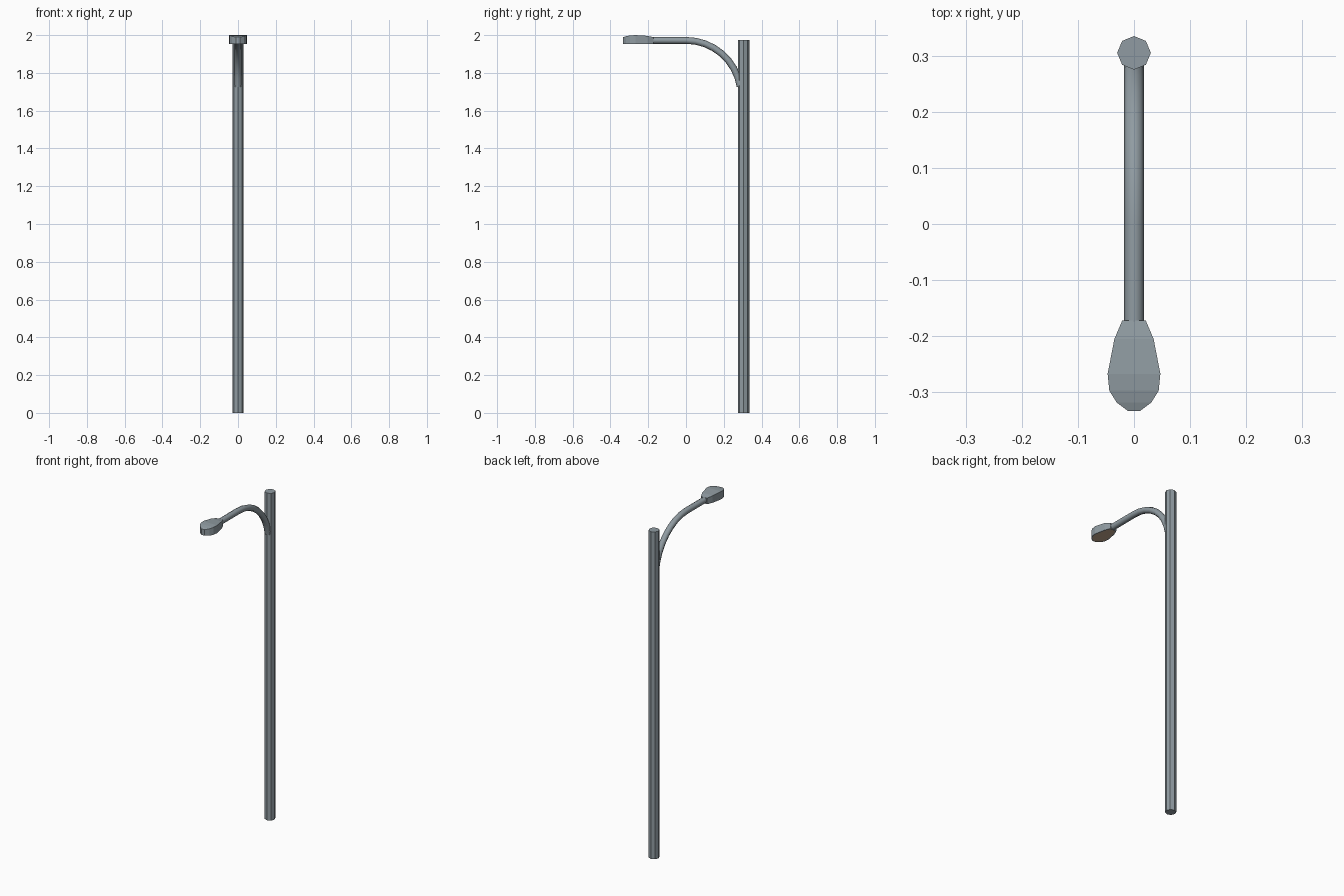
import bpy, bmesh, math
from mathutils import Vector

if "Cube" in bpy.data.objects:
    bpy.data.objects.remove(bpy.data.objects["Cube"])


def material(name, rgb):
    m = bpy.data.materials.new(name)
    m.diffuse_color = (*rgb, 1)
    m.use_nodes = True
    m.node_tree.nodes["Principled BSDF"].inputs["Base Color"].default_value = m.diffuse_color
    return m


metal = material("grey_metal", (0.28, 0.33, 0.36))
lens = material("warm_lens", (0.55, 0.40, 0.27))


def finish(bm, name, mats):
    bmesh.ops.recalc_face_normals(bm, faces=bm.faces)
    mesh = bpy.data.meshes.new(name)
    bm.to_mesh(mesh)
    bm.free()
    for m in mats:
        mesh.materials.append(m)
    ob = bpy.data.objects.new(name, mesh)
    bpy.context.collection.objects.link(ob)
    return ob


# octagonal pole
H = 1.975
bm = bmesh.new()
bmesh.ops.create_cone(bm, cap_ends=True, segments=8, radius1=0.03, radius2=0.03, depth=H)
bmesh.ops.translate(bm, verts=bm.verts, vec=(0, 0.305, H / 2))
finish(bm, "pole", [metal])

# curved arm: octagonal tube swept along an arc and a straight run
R, CZ, r = 0.29, 1.682, 0.018
path = []
for i in range(9):
    a = math.radians(9 + 81 * i / 8)
    path.append((Vector((0, R * math.cos(a), CZ + R * math.sin(a))),
                 Vector((0, math.cos(a), math.sin(a)))))
path.append((Vector((0, -0.175, CZ + R)), Vector((0, 0, 1))))
bm = bmesh.new()
rings = []
for p, n in path:
    rings.append([bm.verts.new(p + n * r * math.cos(t) + Vector((r * math.sin(t), 0, 0)))
                  for t in (math.tau * k / 8 for k in range(8))])
for a, b in zip(rings, rings[1:]):
    for k in range(8):
        bm.faces.new((a[k], a[(k + 1) % 8], b[(k + 1) % 8], b[k]))
bm.faces.new(rings[0])
bm.faces.new(rings[-1])
arm = finish(bm, "arm", [metal])
bpy.context.view_layer.objects.active = arm
arm.select_set(True)
bpy.ops.object.shade_smooth_by_angle(angle=math.radians(50))

# lamp head: rows of half width, y and top height
rows = [(0.021, -0.172, 1.989), (0.035, -0.205, 1.996), (0.047, -0.267, 2.0),
        (0.044, -0.297, 1.998), (0.031, -0.318, 1.994), (0.011, -0.333, 1.989)]
BASE = 1.953
bm = bmesh.new()
tl, tr, bl, br = ([bm.verts.new((s * w, y, z if top else BASE)) for w, y, z in rows]
                  for s, top in ((-1, 1), (1, 1), (-1, 0), (1, 0)))
for i in range(5):
    bm.faces.new((tl[i], tl[i + 1], tr[i + 1], tr[i]))
    bm.faces.new((tl[i], bl[i], bl[i + 1], tl[i + 1]))
    bm.faces.new((tr[i], tr[i + 1], br[i + 1], br[i]))
for i in (0, 5):
    bm.faces.new((tl[i], tr[i], br[i], bl[i]))
under = bm.faces.new(bl + br[::-1])
bmesh.ops.recalc_face_normals(bm, faces=bm.faces)
# lens inset in the underside
bmesh.ops.inset_region(bm, faces=[under], thickness=0.006)
under.material_index = 1
finish(bm, "lamp_head", [metal, lens])
